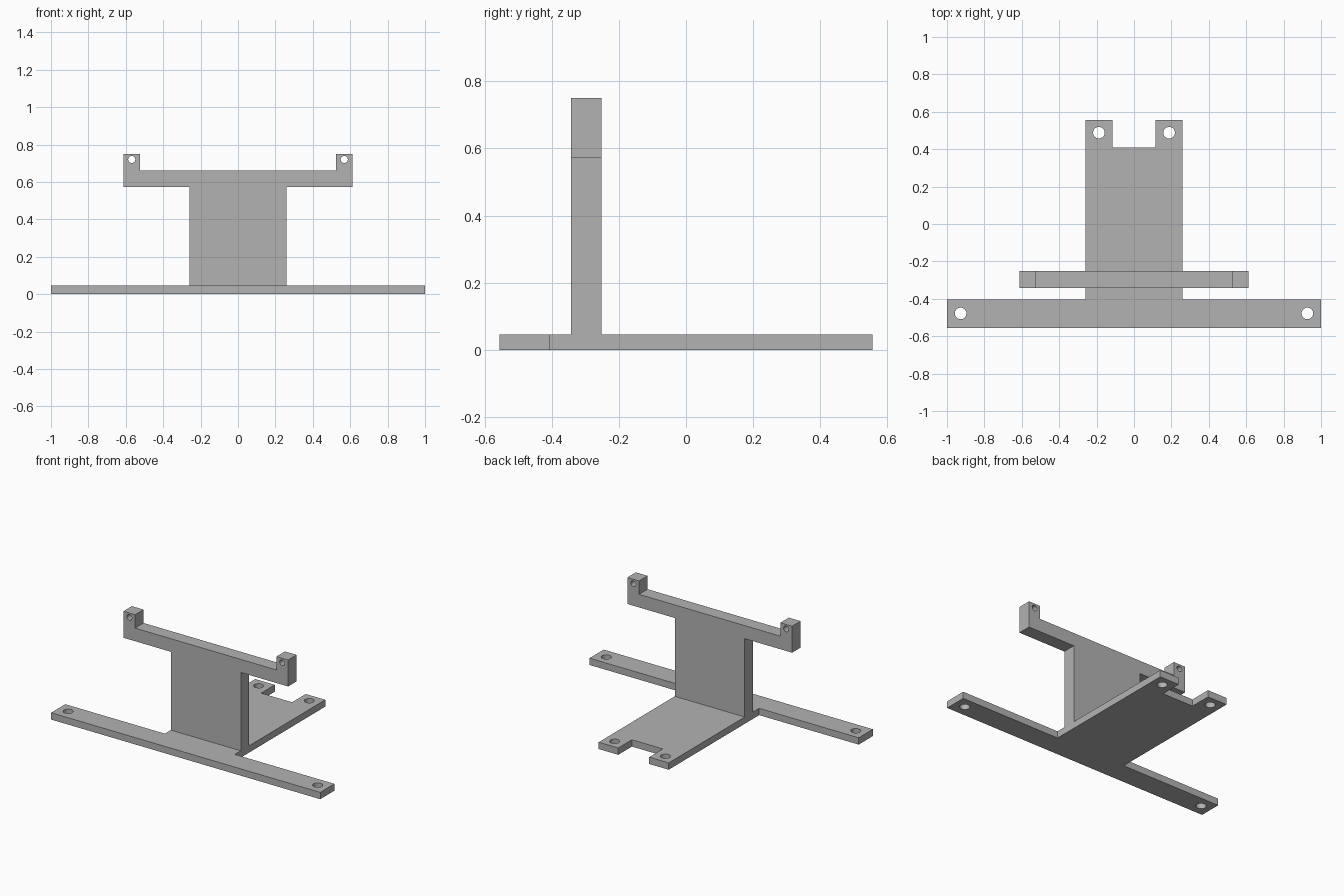
import bpy, bmesh
from math import cos, sin, pi

cube = bpy.data.objects.get("Cube")
if cube:
    bpy.data.objects.remove(cube, do_unlink=True)

grey = bpy.data.materials.new("plain grey")
grey.use_nodes = True
grey.diffuse_color = (0.45, 0.45, 0.45, 1)
grey.node_tree.nodes["Principled BSDF"].inputs["Base Color"].default_value = (0.45, 0.45, 0.45, 1)


def mirrored(half):
    """Close a right-hand half outline with its mirror image in x."""
    return half + [(-x, y) for x, y in reversed(half)]


def circle(cx, cy, r, n=32):
    return [(cx + r * cos(2 * pi * i / n), cy + r * sin(2 * pi * i / n)) for i in range(n)]


def plate(name, half_outline, holes, thickness, location, tilt=0):
    """Flat plate with through holes; each hole is repeated on both sides."""
    curve = bpy.data.curves.new(name + "_profile", "CURVE")
    curve.dimensions = "2D"
    curve.fill_mode = "BOTH"
    curve.extrude = thickness / 2
    loops = [mirrored(half_outline)]
    loops += [circle(s * x, y, r) for x, y, r in holes for s in (1, -1)]
    for loop in loops:
        spline = curve.splines.new("POLY")
        spline.points.add(len(loop) - 1)
        for point, (x, y) in zip(spline.points, loop):
            point.co = (x, y, 0, 1)
        spline.use_cyclic_u = True

    # turn the filled profile into a clean closed mesh
    source = bpy.data.objects.new(name + "_source", curve)
    bpy.context.collection.objects.link(source)
    bpy.context.view_layer.update()
    graph = bpy.context.evaluated_depsgraph_get()
    mesh = bpy.data.meshes.new_from_object(source.evaluated_get(graph))
    bpy.data.objects.remove(source, do_unlink=True)
    bm = bmesh.new()
    bm.from_mesh(mesh)
    bmesh.ops.remove_doubles(bm, verts=bm.verts, dist=0.0001)
    bmesh.ops.recalc_face_normals(bm, faces=bm.faces)
    for face in bm.faces:
        face.smooth = False
        face.material_index = 0
    bm.to_mesh(mesh)
    bm.free()
    mesh.name = name
    mesh.materials.clear()
    mesh.materials.append(grey)
    obj = bpy.data.objects.new(name, mesh)
    obj.location = location
    obj.rotation_euler.x = tilt
    bpy.context.collection.objects.link(obj)
    return obj


# T-shaped base with a notch between the two rear mounting tabs
plate("base_plate",
      [(1, -0.555), (1, -0.405), (0.26, -0.405), (0.26, 0.555), (0.115, 0.555), (0.115, 0.41)],
      [(0.927, -0.478, 0.031), (0.188, 0.488, 0.031)],
      0.046, (0, 0, 0.023))

# upright web carrying the cross arm and its two drilled lugs
plate("upright_bracket",
      [(0.26, 0.046), (0.26, 0.572), (0.612, 0.572), (0.612, 0.75), (0.525, 0.75), (0.525, 0.66)],
      [(0.568, 0.72, 0.019)],
      0.09, (0, -0.297, 0), pi / 2)
